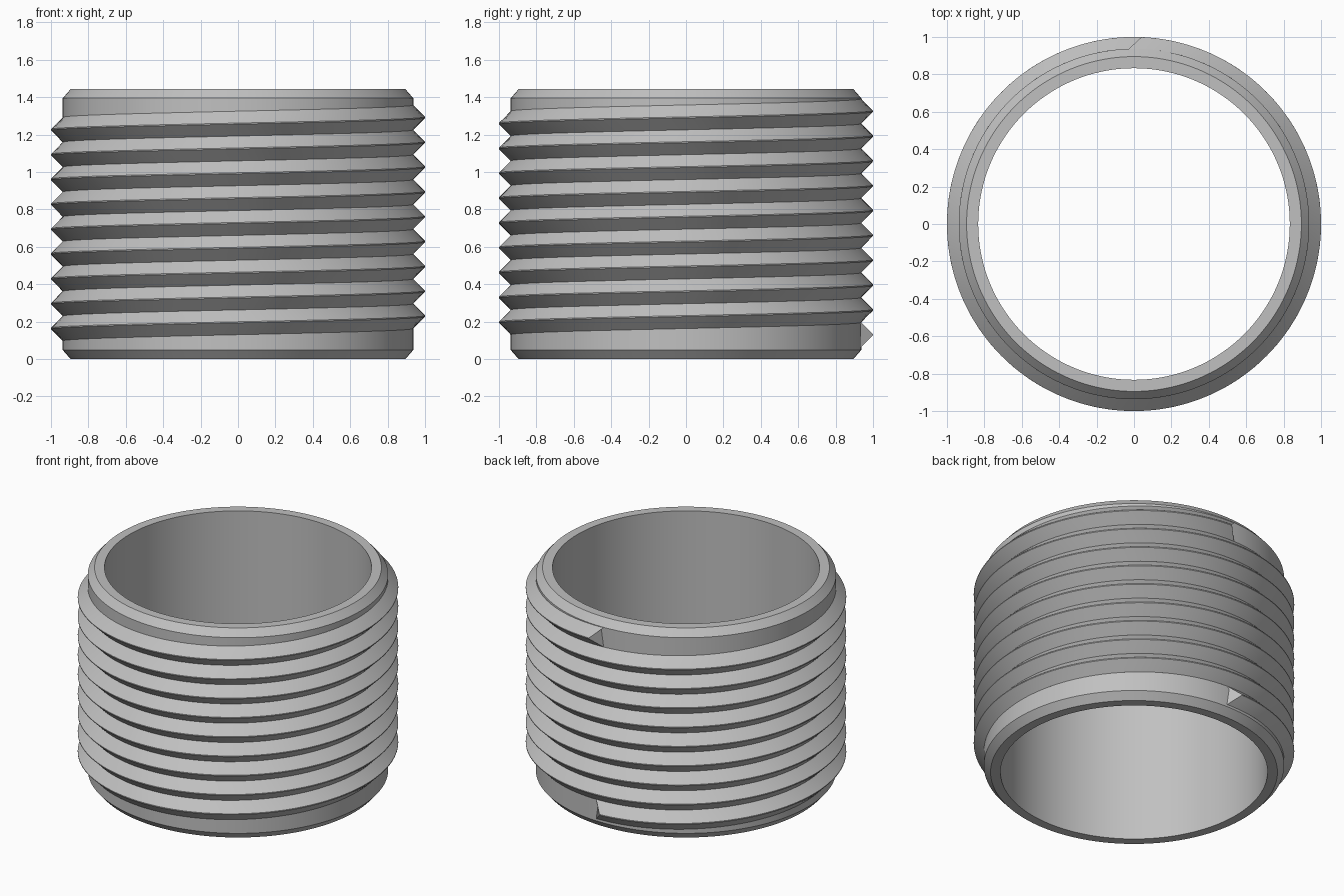
import bpy, bmesh, math

if "Cube" in bpy.data.objects:
    bpy.data.objects.remove(bpy.data.objects["Cube"], do_unlink=True)

HEIGHT = 1.443
BORE, LIP, ROOT, CREST = 0.833, 0.895, 0.937, 1.0
CHAMFER = 0.048
PITCH, TURNS, START_Z = 0.1328, 9, 0.13
SEGMENTS = 144

# Single grey metal
steel = bpy.data.materials.new("grey_metal")
steel.use_nodes = True
grey = (0.53, 0.53, 0.53, 1)
steel.diffuse_color = grey
steel.node_tree.nodes["Principled BSDF"].inputs["Base Color"].default_value = grey


def finish(name, bm):
    bmesh.ops.recalc_face_normals(bm, faces=bm.faces)
    mesh = bpy.data.meshes.new(name)
    bm.to_mesh(mesh)
    bm.free()
    mesh.materials.append(steel)
    obj = bpy.data.objects.new(name, mesh)
    bpy.context.collection.objects.link(obj)
    bpy.ops.object.select_all(action="DESELECT")
    obj.select_set(True)
    bpy.context.view_layer.objects.active = obj
    bpy.ops.object.shade_smooth_by_angle(angle=math.radians(25))
    return obj


def polar(radius, angle, z):
    return (radius * math.cos(angle), radius * math.sin(angle), z)


def skin(bm, rings, closed):
    """Join successive closed profile rings with quads."""
    pairs = list(zip(rings, rings[1:]))
    if closed:
        pairs.append((rings[-1], rings[0]))
    for a, b in pairs:
        for i in range(len(a)):
            j = (i + 1) % len(a)
            bm.faces.new((a[i], a[j], b[j], b[i]))


# Tube with chamfered outer rims
profile = [(BORE, 0), (LIP, 0), (ROOT, CHAMFER),
           (ROOT, HEIGHT - CHAMFER), (LIP, HEIGHT), (BORE, HEIGHT)]
bm = bmesh.new()
rings = [[bm.verts.new(polar(r, math.tau * k / SEGMENTS, z)) for r, z in profile]
         for k in range(SEGMENTS)]
skin(bm, rings, closed=True)
finish("tube_body", bm)

# Helical thread: radius, height offset, and angular trim that slants the ends
half, flat = PITCH / 2, 0.003
section = [(ROOT - 0.02, -half, -0.03), (ROOT, -half, -0.03),
           (CREST, -flat, 0.04), (CREST, flat, 0.04),
           (ROOT, half, -0.03), (ROOT - 0.02, half, -0.03)]
steps = TURNS * SEGMENTS
sweep = TURNS * math.tau
bm = bmesh.new()
rings = []
for k in range(steps + 1):
    ring = []
    for radius, dz, trim in section:
        turn = trim + (sweep - 2 * trim) * k / steps
        z = START_Z + PITCH * turn / math.tau + dz
        ring.append(bm.verts.new(polar(radius, math.pi / 2 + turn, z)))
    rings.append(ring)
skin(bm, rings, closed=False)
bm.faces.new(rings[0])
bm.faces.new(rings[-1])
finish("outer_thread", bm)
